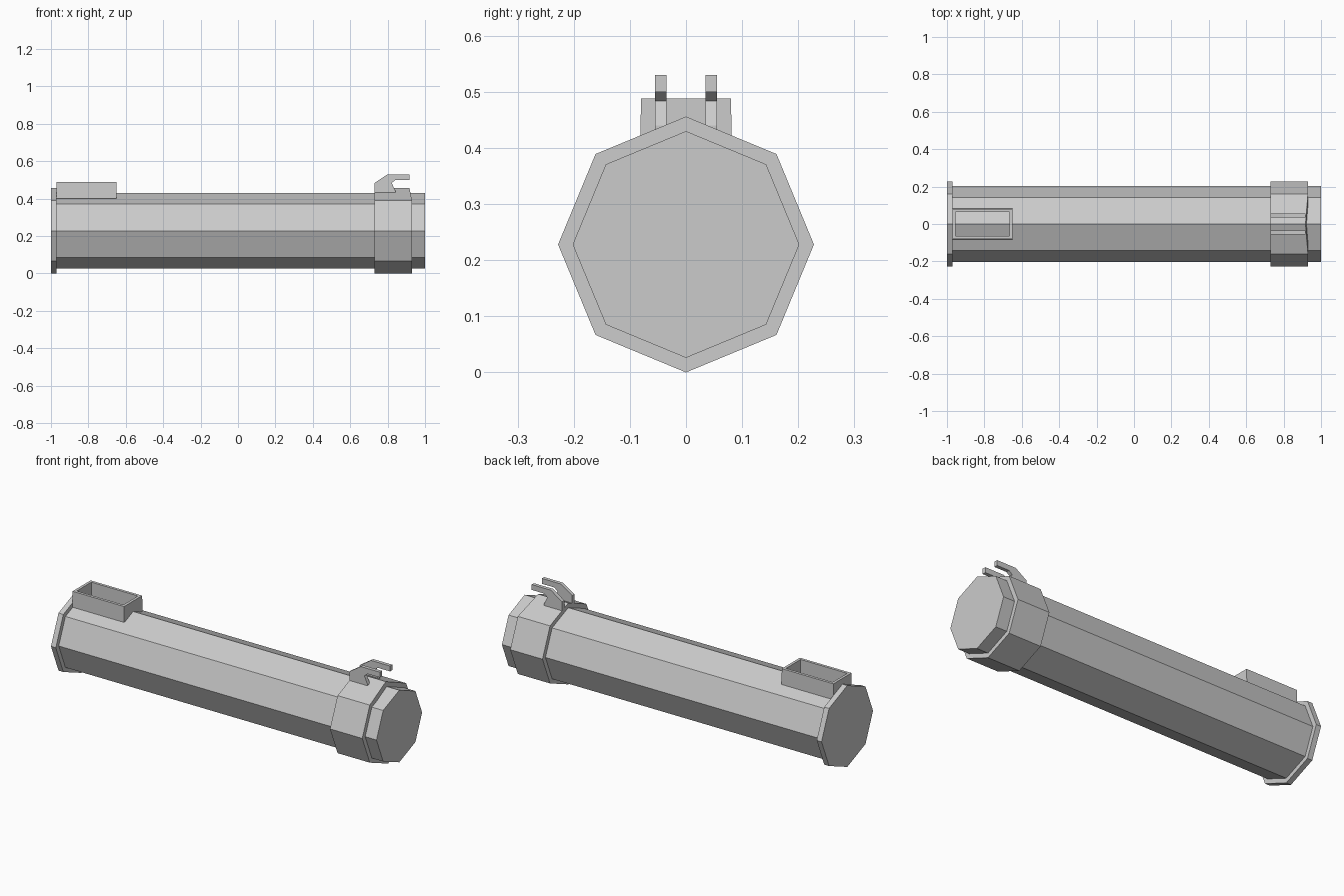
import bpy, bmesh
from math import sin, cos, pi

cube = bpy.data.objects.get("Cube")
if cube:
    bpy.data.objects.remove(cube)

AXIS_Z = 0.228

grey = bpy.data.materials.new("light_grey")
grey.use_nodes = True
grey.diffuse_color = (0.6, 0.6, 0.6, 1)
grey.node_tree.nodes["Principled BSDF"].inputs["Base Color"].default_value = (0.6, 0.6, 0.6, 1)


def finish(name, bm):
    bmesh.ops.recalc_face_normals(bm, faces=bm.faces)
    mesh = bpy.data.meshes.new(name)
    bm.to_mesh(mesh)
    bm.free()
    mesh.materials.append(grey)
    obj = bpy.data.objects.new(name, mesh)
    bpy.context.collection.objects.link(obj)
    return obj


def prism(name, outline, offset):
    """Extrude a flat outline of 3D points along offset."""
    bm = bmesh.new()
    face = bm.faces.new([bm.verts.new(p) for p in outline])
    ext = bmesh.ops.extrude_face_region(bm, geom=[face], use_keep_orig=True)
    moved = [g for g in ext["geom"] if isinstance(g, bmesh.types.BMVert)]
    bmesh.ops.translate(bm, verts=moved, vec=offset)
    return finish(name, bm)


def octagon(name, x0, x1, radius):
    """Eight-sided bar along x with a corner pointing up."""
    ring = [(x0, radius * sin(i * pi / 4), AXIS_Z + radius * cos(i * pi / 4))
            for i in range(8)]
    return prism(name, ring, (x1 - x0, 0, 0))


# Tube, end flange and collar
octagon("tube", -0.98, 1.0, 0.202)
octagon("end_flange", -1.0, -0.97, 0.228)
collar = octagon("collar", 0.73, 0.93, 0.228)

# Small dip at the top corner of the collar's end
for v in collar.data.vertices:
    if v.co.x > 0.9 and v.co.z > 0.45:
        v.co.x = 0.917

# Open rectangular socket: a box with its top inset, sunk to the tube
bm = bmesh.new()
bmesh.ops.create_cube(bm, size=1)
for v in bm.verts:
    v.co.x = -0.81 + 0.32 * v.co.x
    v.co.y *= 0.16 if v.co.z > 0 else 0.164
    v.co.z = 0.488 if v.co.z > 0 else 0.40
top = max(bm.faces, key=lambda f: f.calc_center_median().z)
bmesh.ops.inset_region(bm, faces=[top], thickness=0.022)
ext = bmesh.ops.extrude_face_region(bm, geom=[top])
floor = [g for g in ext["geom"] if isinstance(g, bmesh.types.BMVert)]
bmesh.ops.translate(bm, verts=floor, vec=(0, 0, -0.085))
bmesh.ops.delete(bm, geom=[f for f in bm.faces if f is top or
                           (f.is_valid and f == top)], context='FACES')
finish("socket", bm)

# Pair of hooks on the collar
profile = [(0.73, 0.41), (0.73, 0.484), (0.80, 0.53), (0.918, 0.53),
           (0.918, 0.50), (0.842, 0.50), (0.822, 0.484), (0.842, 0.44),
           (0.842, 0.41)]
for side, y in (("right", -0.055), ("left", 0.035)):
    prism("hook_" + side, [(x, y, z) for x, z in profile], (0, 0.02, 0))
